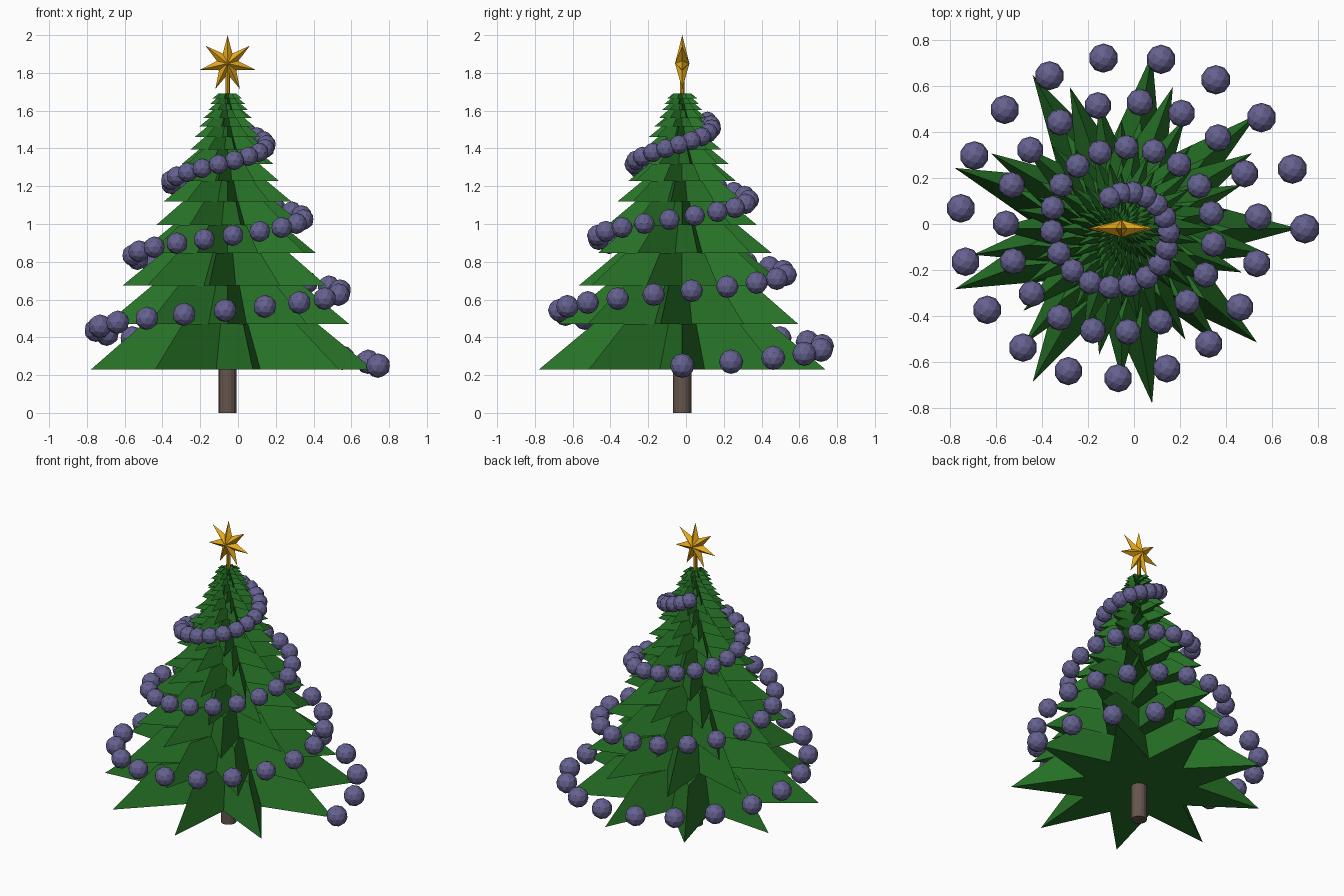
import bpy, bmesh, math
from mathutils import Matrix, Vector

if "Cube" in bpy.data.objects:
    bpy.data.objects.remove(bpy.data.objects["Cube"])

CX, CY = -0.055, -0.02   # tree axis


def material(name, rgb):
    m = bpy.data.materials.new(name)
    m.diffuse_color = (*rgb, 1)
    m.use_nodes = True
    m.node_tree.nodes["Principled BSDF"].inputs["Base Color"].default_value = m.diffuse_color
    return m


def finish(bm, name, mat):
    bmesh.ops.recalc_face_normals(bm, faces=bm.faces[:])
    me = bpy.data.meshes.new(name)
    bm.to_mesh(me)
    bm.free()
    me.materials.append(mat)
    ob = bpy.data.objects.new(name, me)
    bpy.context.collection.objects.link(ob)
    return ob


def star_points(n, outer, inner, start):
    # alternating tips and valleys around a centre
    pts = []
    for i in range(2 * n):
        a = start + math.pi * i / n
        r = inner if i % 2 else outer
        pts.append((r * math.cos(a), r * math.sin(a)))
    return pts


def cylinder(name, r, z0, z1, sides, mat):
    bm = bmesh.new()
    bmesh.ops.create_cone(bm, cap_ends=True, segments=sides, radius1=r, radius2=r,
                          depth=z1 - z0,
                          matrix=Matrix.Translation((CX, CY, (z0 + z1) / 2)))
    return finish(bm, name, mat)


green = material("needles", (0.02, 0.17, 0.02))
brown = material("bark", (0.13, 0.09, 0.075))
gold = material("gold", (0.8, 0.4, 0.01))
violet = material("bauble", (0.13, 0.12, 0.28))

# trunk
cylinder("trunk", 0.048, 0.0, 0.26, 16, brown)

# branch tiers: star-shaped frustums shrinking and turning upwards
z, height, radius, K = 0.23, 0.24, 0.77, 0.85
bm = bmesh.new()
for tier in range(15):
    turn = math.radians(30 * tier)
    low = [bm.verts.new((CX + x, CY + y, z))
           for x, y in star_points(9, radius, radius * 0.45, turn)]
    high = [bm.verts.new((CX + x * 0.62, CY + y * 0.62, z + height))
            for x, y in star_points(9, radius, radius * 0.45, turn)]
    bm.faces.new(low[::-1])
    bm.faces.new(high)
    for i in range(18):
        j = (i + 1) % 18
        bm.faces.new((low[i], low[j], high[j], high[i]))
    z += height
    height *= K
    radius *= K
finish(bm, "branches", green)

# star post and seven-pointed tree topper
cylinder("star_post", 0.013, 1.66, 1.82, 10, gold)
bm = bmesh.new()
rim = [bm.verts.new((CX + x, CY, 1.85 + y))
       for x, y in star_points(7, 0.15, 0.058, math.pi / 2)]
for side in (-1, 1):
    peak = bm.verts.new((CX, CY + side * 0.038, 1.85))
    for i in range(14):
        bm.faces.new((rim[i], rim[(i + 1) % 14], peak))
finish(bm, "top_star", gold)

# garland of baubles on a conical spiral
bm = bmesh.new()
for i in range(63):
    a = math.radians(19.2 * i)
    r = 0.797 - 0.01055 * i
    pos = Vector((CX + r * math.cos(a), CY + r * math.sin(a), 0.25 + 0.0209 * i))
    bmesh.ops.create_icosphere(bm, subdivisions=2, radius=0.065 - 0.00025 * i,
                               matrix=Matrix.Translation(pos))
finish(bm, "garland", violet)
